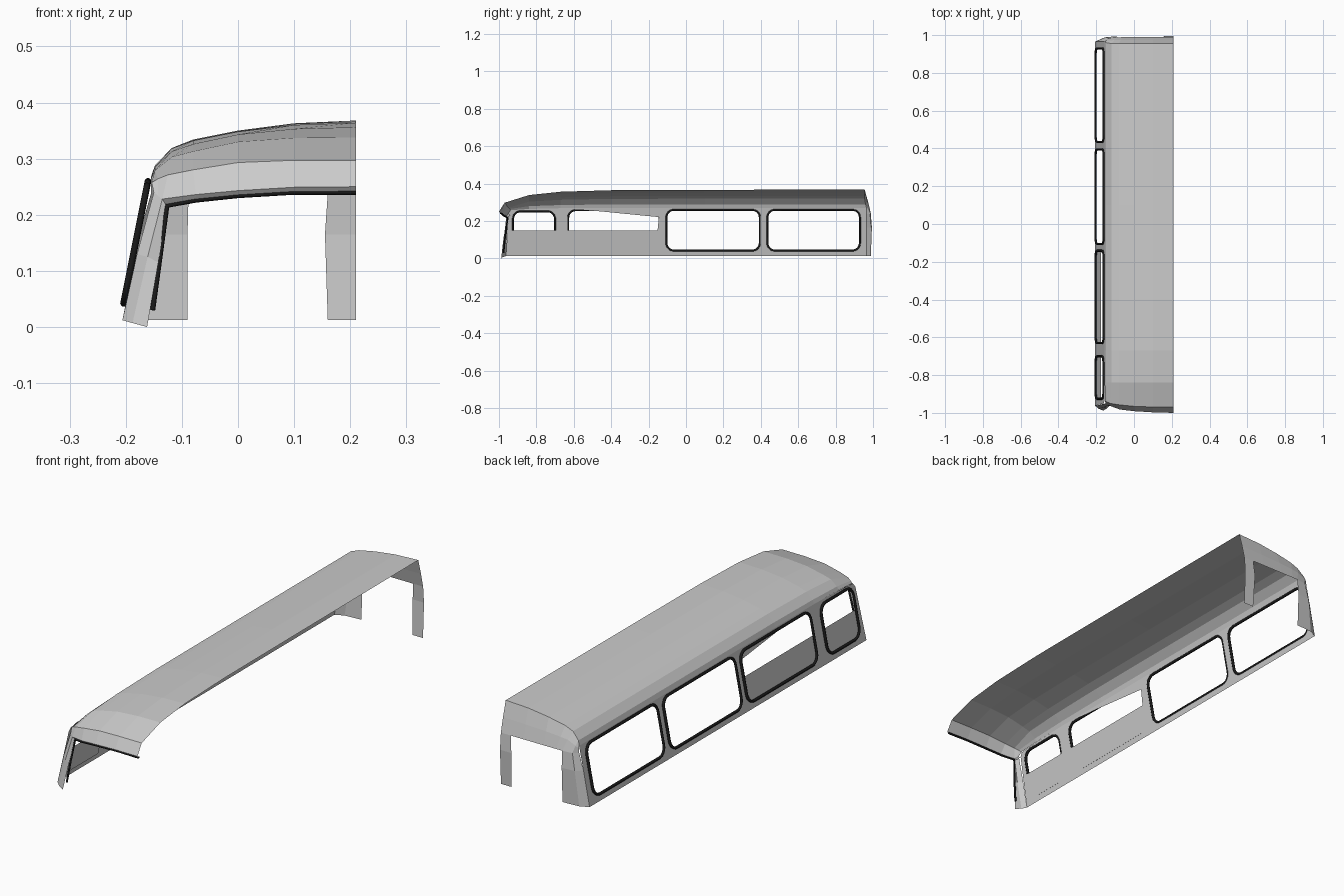
import bpy, bmesh, math

black = bpy.data.materials.new("rubber_black")
black.diffuse_color = (0.01, 0.01, 0.01, 1)


def wall_x(z):
    return -0.206 + (z - 0.012) * 0.2


def finish(name, bm):
    me = bpy.data.meshes.new(name)
    bm.to_mesh(me)
    bm.free()
    ob = bpy.data.objects.new(name, me)
    bpy.context.collection.objects.link(ob)
    return ob


def loft(name, rows):
    """Quad sheet through rows of equal length."""
    bm = bmesh.new()
    g = [[bm.verts.new(p) for p in r] for r in rows]
    for a, b in zip(g, g[1:]):
        for i in range(len(a) - 1):
            bm.faces.new((a[i], a[i + 1], b[i + 1], b[i]))
    bmesh.ops.recalc_face_normals(bm, faces=bm.faces)
    return finish(name, bm)


def seal(name, pts, radius, closed):
    cu = bpy.data.curves.new(name, 'CURVE')
    cu.dimensions = '3D'
    cu.bevel_depth = radius
    cu.bevel_resolution = 1
    sp = cu.splines.new('POLY')
    sp.points.add(len(pts) - 1)
    for p, c in zip(sp.points, pts):
        p.co = (*c, 1)
    sp.use_cyclic_u = closed
    cu.materials.append(black)
    ob = bpy.data.objects.new(name, cu)
    bpy.context.collection.objects.link(ob)
    bpy.context.view_layer.objects.active = ob
    ob.select_set(True)
    bpy.ops.object.convert(target='MESH')
    bpy.context.object.select_set(False)


def round_rect(y0, y1, z0, z1, r=0.04, n=6):
    out = []
    for cy, cz, a in ((y1 - r, z1 - r, 0), (y0 + r, z1 - r, 90),
                      (y0 + r, z0 + r, 180), (y1 - r, z0 + r, 270)):
        for k in range(n + 1):
            t = math.radians(a + 90 * k / n)
            out.append((cy + r * math.cos(t), cz + r * math.sin(t)))
    return out


# Side wall with four rounded window openings
windows = [(-0.925, -0.70, 0.042, 0.252), (-0.63, -0.142, 0.042, 0.258),
           (-0.105, 0.395, 0.042, 0.26), (0.435, 0.93, 0.042, 0.26)]
outline = [(-0.962, 0.012), (0.965, 0.012), (0.965, 0.268), (-0.67, 0.268),
           (-0.84, 0.264), (-0.938, 0.257), (-0.95, 0.24)]
loops = [outline] + [round_rect(*w) for w in windows]
bm = bmesh.new()
for lp in loops:
    vs = [bm.verts.new((wall_x(z), y, z)) for y, z in lp]
    for a, b in zip(vs, vs[1:] + vs[:1]):
        bm.edges.new((a, b))
bmesh.ops.triangle_fill(bm, use_beauty=True, edges=bm.edges[:], normal=(-1, 0, 0.2))
bmesh.ops.dissolve_limit(bm, angle_limit=0.01, verts=bm.verts[:], edges=bm.edges[:])
bmesh.ops.triangulate(bm, faces=bm.faces[:])
finish("side_wall", bm)

# Window seals, slightly proud of the wall
for i, w in enumerate(windows):
    seal(f"window_seal_{i + 1}",
         [(wall_x(z) - 0.004, y, z) for y, z in round_rect(*w)], 0.006, True)

# Inner panels that partly cover the two front windows
bm = bmesh.new()
for poly in ([(-0.935, 0.035), (-0.69, 0.035), (-0.69, 0.15), (-0.935, 0.15)],
             [(-0.64, 0.035), (-0.13, 0.035), (-0.13, 0.15), (-0.64, 0.15)],
             [(-0.57, 0.262), (-0.13, 0.262), (-0.13, 0.219)],
             [(-0.13, 0.15), (-0.13, 0.22), (-0.145, 0.22), (-0.152, 0.15)]):
    bm.faces.new([bm.verts.new((wall_x(z) + 0.003, y, z)) for y, z in poly])
finish("inner_panels", bm)

# Roof: one sheet from the windscreen header to the rear header
X = [-0.155, -0.148, -0.118, -0.08, 0, 0.1, 0.21]
XF = [-0.150, -0.143, -0.135, -0.075, 0, 0.1, 0.21]
XR = [-0.155, -0.135, -0.088, -0.06, 0, 0.1, 0.21]
full = [.268, .288, .319, .334, .350, .363, .368]


def row(xs, ys, zs):
    ys = ys if isinstance(ys, list) else [ys] * 7
    return list(zip(xs, ys, zs))


y_lip = [-.950, -.955, -.960, -.982, -.991, -.997, -1.0]
z_lip = [.240, .233, .228, .236, .243, .249, .250]
roof = [
    row(XF, [y + 0.008 for y in y_lip], [z - 0.010 for z in z_lip]),
    row(XF, y_lip, z_lip),
    row([-.154, -.143, -.125, -.08, 0, .1, .21],
        [-.938, -.942, -.950, -.957, -.965, -.969, -.97],
        [.257, .264, .271, .280, .293, .297, .297]),
    row(X, -0.84, [.264, .279, .303, .313, .330, .337, .338]),
    row(X, -0.67, [.268, .285, .313, .326, .343, .353, .356]),
    row(X, -0.40, [.268, .288, .318, .332, .348, .360, .364]),
    row(X, 0.10, [.268, .288, .319, .333, .349, .362, .366]),
    row(X, [.965, .96, .955, .955, .955, .955, .955], full),
    row([-.155, -.142, -.105, -.07, 0, .1, .21],
        [.965, .972, .973, .974, .974, .974, .974],
        [.255, .268, .285, .289, .294, .298, .30]),
    row(XR, [.965, .984, .988, .989, .989, .989, .989], [.238] * 7)]
loft("roof", roof)

# Windscreen pillar
loft("front_pillar", [
    [(-.206, -.962, .012), (-.188, -.978, .007), (-.162, -.988, 0)],
    [(-.180, -.957, .130), (-.161, -.972, .125), (-.142, -.975, .115)],
    [(-.150, -.950, .240), (-.135, -.960, .228), (-.127, -.952, .217)]])

# Windscreen seal down the pillar and under the header
seal("windscreen_seal",
     [(-.152, -.975, .03), (-.139, -.966, .125), (-.126, -.953, .216),
      (-.075, -.972, .226), (0, -.981, .234), (.1, -.987, .24), (.21, -.99, .24)],
     0.0045, False)

# Rear pillars beside and between the door openings
loft("rear_corner_pillar", [
    [(-.206, .965, .012), (-.168, .983, .012), (-.09, .988, .012)],
    [(-.176, .965, .165), (-.150, .989, .165), (-.09, .994, .165)],
    [(-.155, .965, .238), (-.135, .984, .238), (-.088, .988, .238)]])
loft("rear_centre_pillar", [
    [(.16, .988, .012), (.21, .988, .012)],
    [(.155, .995, .165), (.21, .995, .165)],
    [(.16, .989, .238), (.21, .989, .238)]])
